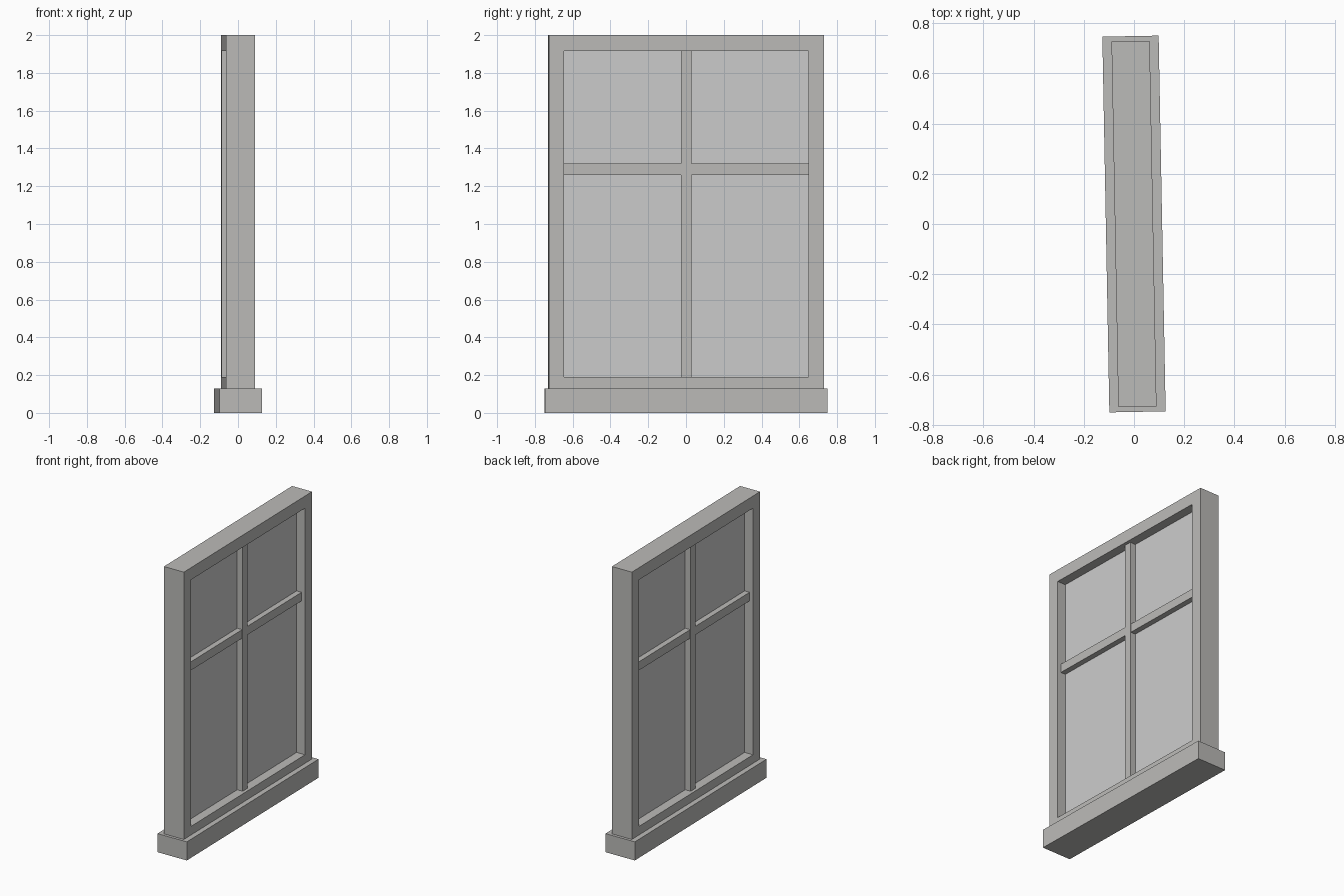
import bpy, bmesh, math
from mathutils import Matrix, Vector

if "Cube" in bpy.data.objects:
    bpy.data.objects.remove(bpy.data.objects["Cube"])

TURN = Matrix.Rotation(math.radians(1.07), 4, 'Z')  # slight turn of the whole window

paint = bpy.data.materials.new("warm_grey_paint")
paint.diffuse_color = (0.5, 0.495, 0.48, 1)
paint.use_nodes = True
paint.node_tree.nodes["Principled BSDF"].inputs["Base Color"].default_value = paint.diffuse_color


def finish(name, bm, mat=None):
    bmesh.ops.recalc_face_normals(bm, faces=bm.faces)
    me = bpy.data.meshes.new(name)
    bm.to_mesh(me)
    bm.free()
    ob = bpy.data.objects.new(name, me)
    ob.matrix_world = TURN
    bpy.context.collection.objects.link(ob)
    if mat:
        me.materials.append(mat)


def box(name, hx, y0, y1, z0, z1, mat=None):
    bm = bmesh.new()
    m = Matrix.Translation((0, (y0 + y1) / 2, (z0 + z1) / 2)) @ Matrix.Diagonal((2 * hx, y1 - y0, z1 - z0, 1))
    bmesh.ops.create_cube(bm, size=1, matrix=m)
    finish(name, bm, mat)


def ring_frame(name, hx, outer, inner, mat=None):
    # rectangular frame with mitred corners, given (half width, bottom, top)
    def loop(bm, x, r):
        w, b, t = r
        return [bm.verts.new(Vector((x, y, z))) for y, z in ((-w, b), (w, b), (w, t), (-w, t))]
    bm = bmesh.new()
    loops = [loop(bm, x, r) for x, r in ((hx, outer), (hx, inner), (-hx, inner), (-hx, outer))]
    for k in range(4):
        a, b = loops[k], loops[(k + 1) % 4]
        for i in range(4):
            j = (i + 1) % 4
            bm.faces.new((a[i], a[j], b[j], b[i]))
    finish(name, bm, mat)


W, B, T = 0.648, 0.19, 1.915  # opening half width, bottom, top

# sill block and outer frame
box("sill", 0.112, -0.748, 0.748, 0, 0.13, paint)
ring_frame("frame", 0.076, (0.728, 0.13, 2.0), (W, B, T), paint)

# glazing bars
box("vertical_bar", 0.054, -0.027, 0.027, B, T, paint)
for side, y0, y1 in (("left", -W, -0.027), ("right", 0.027, W)):
    box("cross_bar_" + side, 0.05, y0, y1, 1.26, 1.32, paint)

# four glass panes at mid depth
for side, y0, y1 in (("left", -W, -0.027), ("right", 0.027, W)):
    box("lower_pane_" + side, 0.012, y0, y1, B, 1.26)
    box("upper_pane_" + side, 0.012, y0, y1, 1.32, T)
